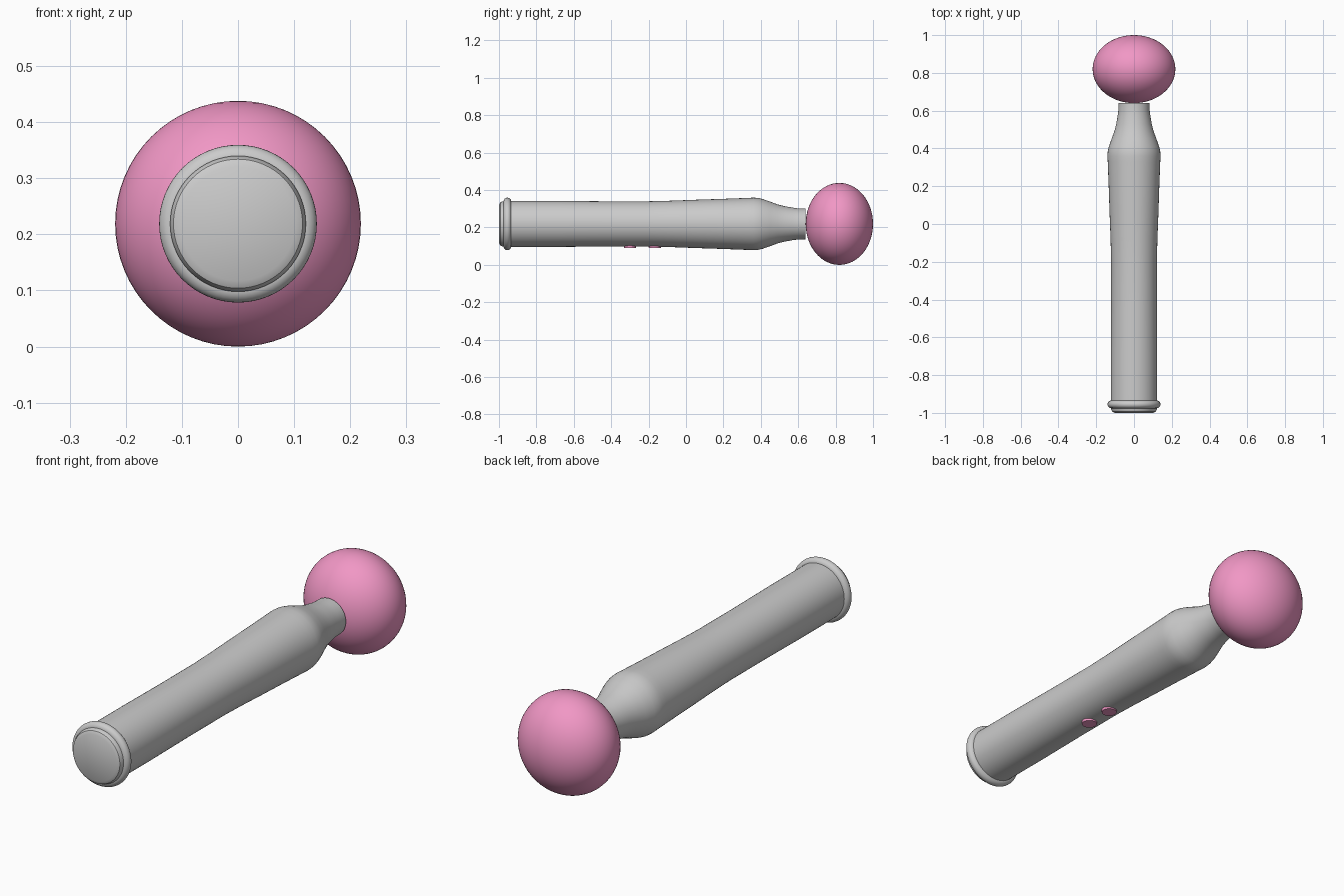
import bpy, bmesh, math
from mathutils import Matrix, Vector

if "Cube" in bpy.data.objects:
    bpy.data.objects.remove(bpy.data.objects["Cube"])

AXIS_Z = 0.219


def material(name, rgb):
    m = bpy.data.materials.new(name)
    m.diffuse_color = (*rgb, 1)
    m.use_nodes = True
    m.node_tree.nodes["Principled BSDF"].inputs["Base Color"].default_value = m.diffuse_color
    return m


pink = material("pink", (0.88, 0.31, 0.56))


def finish(bm, name, mat=None, angle=30):
    bmesh.ops.recalc_face_normals(bm, faces=bm.faces)
    me = bpy.data.meshes.new(name)
    bm.to_mesh(me)
    bm.free()
    ob = bpy.data.objects.new(name, me)
    bpy.context.collection.objects.link(ob)
    if mat:
        me.materials.append(mat)
    bpy.ops.object.select_all(action='DESELECT')
    ob.select_set(True)
    bpy.context.view_layer.objects.active = ob
    bpy.ops.object.shade_smooth_by_angle(angle=math.radians(angle))
    return ob


def lathe_y(name, profile, steps=64):
    """Revolve (y, radius) points around the long axis, capping both ends."""
    bm = bmesh.new()
    rings = []
    for y, r in profile:
        rings.append([bm.verts.new((r * math.cos(2 * math.pi * i / steps), y,
                                    AXIS_Z + r * math.sin(2 * math.pi * i / steps)))
                      for i in range(steps)])
    for a, b in zip(rings, rings[1:]):
        for i in range(steps):
            j = (i + 1) % steps
            bm.faces.new((a[i], a[j], b[j], b[i]))
    bm.faces.new(rings[0])
    bm.faces.new(rings[-1])
    return finish(bm, name)


# Handle: straight grip, flared shoulder, concave taper into the neck
lathe_y("handle", [
    (-0.95, 0.123), (-0.70, 0.123), (-0.45, 0.121), (-0.20, 0.121), (-0.08, 0.124),
    (0.05, 0.129), (0.20, 0.134), (0.33, 0.139), (0.36, 0.1405), (0.385, 0.139),
    (0.41, 0.133), (0.45, 0.119), (0.49, 0.104), (0.53, 0.094), (0.57, 0.087),
    (0.60, 0.083), (0.64, 0.082)])

# End cap with a chamfered rim
lathe_y("end_cap", [(-1.0, 0.102), (-0.993, 0.115), (-0.98, 0.121), (-0.94, 0.121)])

# Rounded collar ring
collar = [(-0.955 - 0.021 * math.cos(t), 0.118 + 0.0225 * math.sin(t))
          for t in (math.pi * k / 12 for k in range(13))]
lathe_y("collar", collar)

# Massage head: ellipsoid flattened along the long axis
bm = bmesh.new()
bmesh.ops.create_uvsphere(bm, u_segments=64, v_segments=32, radius=1)
bmesh.ops.transform(bm, verts=bm.verts, matrix=(
    Matrix.Translation((0, 0.82, AXIS_Z)) @ Matrix.Diagonal((0.219, 0.18, 0.219, 1))))
finish(bm, "head", pink)

# Two round buttons on the underside
for i, y in enumerate((-0.30, -0.167)):
    bm = bmesh.new()
    bmesh.ops.create_cone(bm, cap_ends=True, segments=40, radius1=0.032,
                          radius2=0.035, depth=0.03,
                          matrix=Matrix.Translation((0, y, 0.106)))
    finish(bm, f"button_{i + 1}", pink)
